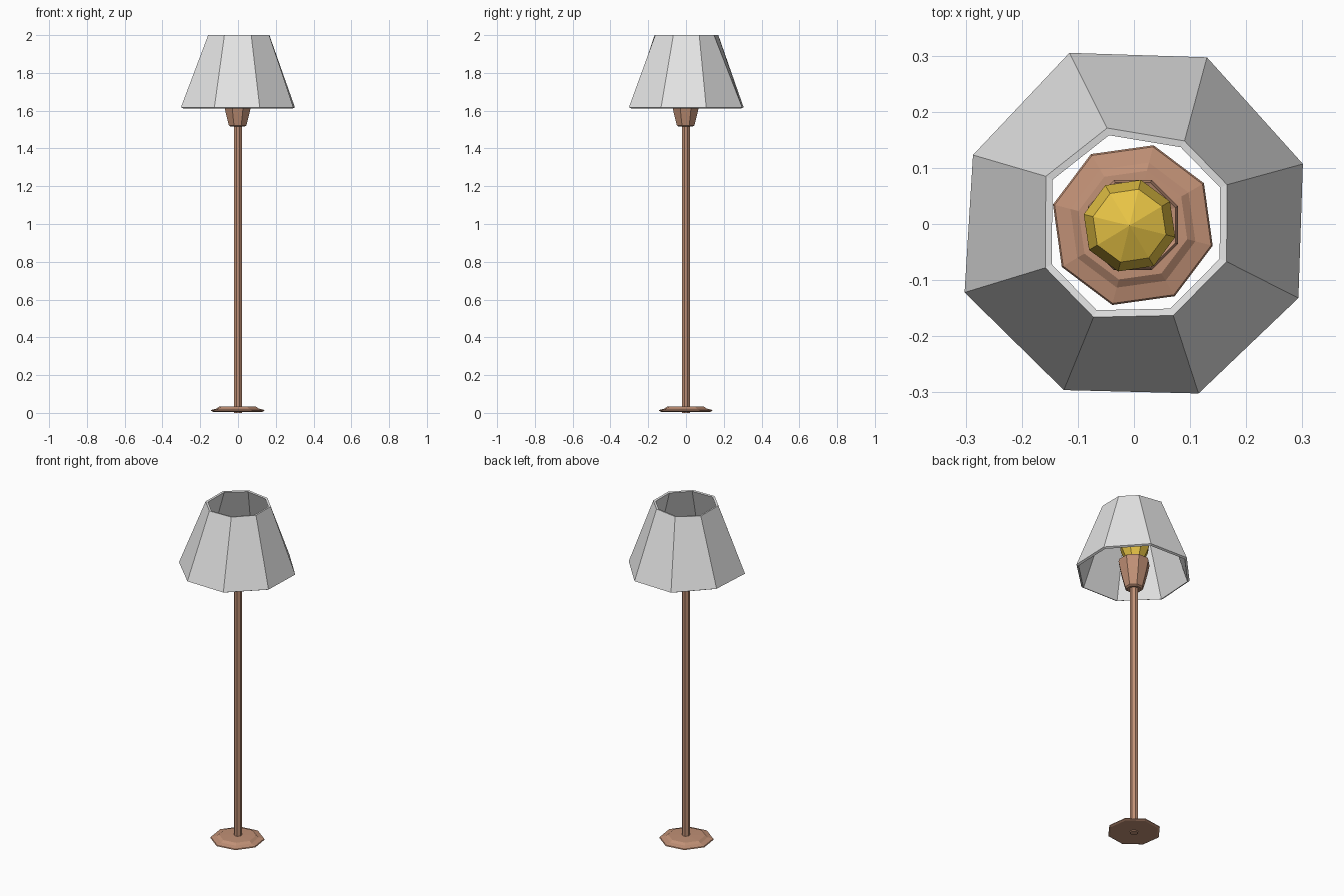
import bpy, bmesh, math

if "Cube" in bpy.data.objects:
    bpy.data.objects.remove(bpy.data.objects["Cube"])


def material(name, rgb):
    m = bpy.data.materials.new(name)
    m.diffuse_color = (*rgb, 1)
    m.use_nodes = True
    m.node_tree.nodes["Principled BSDF"].inputs["Base Color"].default_value = m.diffuse_color
    return m


brown = material("copper brown", (0.53, 0.28, 0.18))
yellow = material("bulb yellow", (0.80, 0.55, 0.06))
grey = material("shade pale grey", (0.78, 0.78, 0.78))


def ring(r, z, turn, cx=0, cy=0):
    """Eight points on a circle."""
    return [(cx + r * math.cos(math.radians(turn + 45 * k)),
             cy + r * math.sin(math.radians(turn + 45 * k)), z) for k in range(8)]


def loft(name, rings, mat, closed=False):
    """Skin octagonal rings; cap both ends, or join last ring to first."""
    bm = bmesh.new()
    loops = [[bm.verts.new(p) for p in r] for r in rings]
    pairs = list(zip(loops, loops[1:]))
    if closed:
        pairs.append((loops[-1], loops[0]))
    for a, b in pairs:
        for i in range(8):
            j = (i + 1) % 8
            bm.faces.new((a[i], a[j], b[j], b[i]))
    if not closed:
        bm.faces.new(loops[0][::-1])
        bm.faces.new(loops[-1])
    bmesh.ops.remove_doubles(bm, verts=bm.verts, dist=1e-5)
    bmesh.ops.recalc_face_normals(bm, faces=bm.faces)
    me = bpy.data.meshes.new(name)
    bm.to_mesh(me)
    bm.free()
    me.materials.append(mat)
    ob = bpy.data.objects.new(name, me)
    bpy.context.collection.objects.link(ob)
    return ob


def turned(name, profile, turn, mat, cx=0, cy=0):
    return loft(name, [ring(r, z, turn, cx, cy) for r, z in profile], mat)


# Stepped foot
turned("base", [(0.135, 0.006), (0.147, 0.011), (0.144, 0.016), (0.115, 0.023),
                (0.100, 0.033), (0.03, 0.035)], 30.5, brown, -0.002, -0.002)

# Pole, its end showing under the foot
turned("pole", [(0.023, 0.0), (0.023, 1.53)], 22.5, brown)

# Open socket cup
turned("socket_cup", [(0.040, 1.515), (0.050, 1.522), (0.058, 1.55), (0.066, 1.58),
                      (0.076, 1.62), (0.087, 1.675), (0.082, 1.69), (0.070, 1.685),
                      (0.060, 1.66)], 22.5, brown, -0.002, -0.002)

# Faceted bulb with a shallow pointed top
turned("bulb", [(0.042, 1.655), (0.046, 1.69), (0.078, 1.76), (0.084, 1.80),
                (0.067, 1.85), (0.0004, 1.88)], 31, yellow, -0.008, -0.003)

# Slightly irregular eight-sided lampshade shell
low = [(0.301, 0.107), (0.130, 0.297), (-0.115, 0.305), (-0.287, 0.123),
       (-0.302, -0.122), (-0.125, -0.296), (0.115, -0.302), (0.293, -0.132)]
high = [(0.166, 0.070), (0.090, 0.148), (-0.048, 0.171), (-0.157, 0.085),
        (-0.158, -0.078), (-0.072, -0.166), (0.070, -0.163), (0.165, -0.067)]


def level(points, z, s=1.0):
    return [(x * s, y * s, z) for x, y in points]


loft("lampshade", [level(low, 1.618), level(high, 2.0), level(high, 1.998, 0.925),
                   level(low, 1.612, 0.962)], grey, closed=True)
